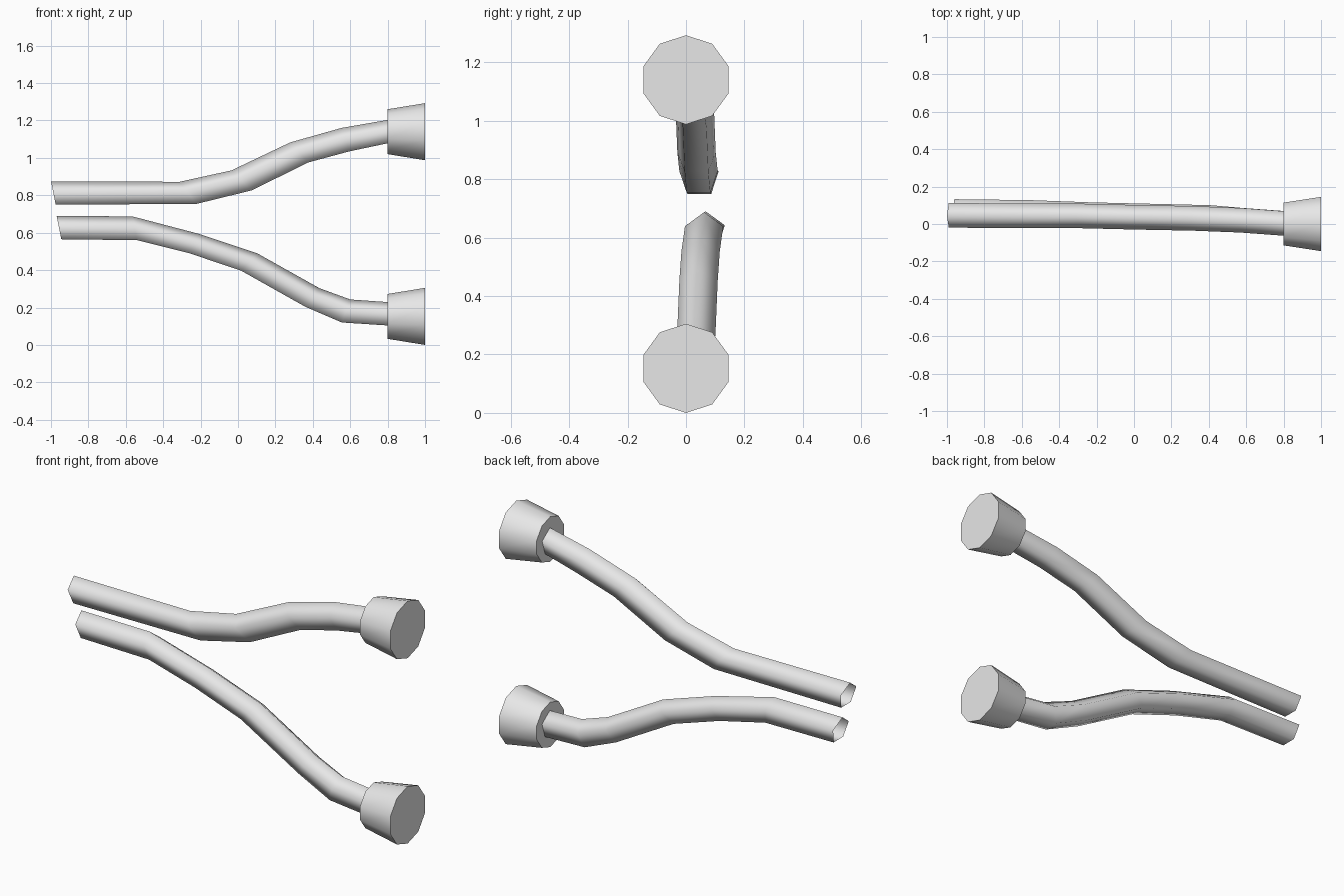
import bpy, bmesh, math

if "Cube" in bpy.data.objects:
    bpy.data.objects.remove(bpy.data.objects["Cube"], do_unlink=True)

GREY = (0.8, 0.8, 0.8, 1)
mat = bpy.data.materials.new("light_grey")
mat.use_nodes = True
mat.diffuse_color = GREY
mat.node_tree.nodes["Principled BSDF"].inputs["Base Color"].default_value = GREY


def finish(name, bm):
    mesh = bpy.data.meshes.new(name)
    bm.to_mesh(mesh)
    bm.free()
    mesh.materials.append(mat)
    obj = bpy.data.objects.new(name, mesh)
    bpy.context.collection.objects.link(obj)
    return obj


def tube(name, stations):
    """Open five-sided tube; each station is (top x, top z, bottom x, bottom z, centre y)."""
    radius = 0.069
    depth = 1 + math.cos(math.pi / 5)
    bm = bmesh.new()
    rings = []
    for tx, tz, bx, bz, y in stations:
        ring = []
        for i in range(5):
            a = i * math.tau / 5
            t = (1 - math.cos(a)) / depth
            ring.append(bm.verts.new((tx + (bx - tx) * t,
                                      y + radius * math.sin(a),
                                      tz + (bz - tz) * t)))
        rings.append(ring)
    for r, s in zip(rings, rings[1:]):
        for i in range(5):
            j = (i + 1) % 5
            bm.faces.new((r[i], s[i], s[j], r[j])).smooth = True
    bmesh.ops.recalc_face_normals(bm, faces=bm.faces)
    # Make sure the open shell faces outwards
    f = bm.faces[0]
    middle = sum((v.co for v in rings[0] + rings[1]), rings[0][0].co * 0) / 10
    if f.normal.dot(f.calc_center_median() - middle) < 0:
        bmesh.ops.reverse_faces(bm, faces=bm.faces)
    return finish(name, bm)


def end_cap(name, z):
    """Closed ten-sided flared plug along x."""
    bm = bmesh.new()
    rings = []
    for x, r in ((0.8, 0.12), (1.0, 0.1525)):
        rings.append([bm.verts.new((x, r * math.sin(i * math.tau / 10),
                                    z + r * math.cos(i * math.tau / 10)))
                      for i in range(10)])
    small, large = rings
    for i in range(10):
        j = (i + 1) % 10
        bm.faces.new((small[i], large[i], large[j], small[j])).smooth = True
    bm.faces.new(small)
    bm.faces.new(large)
    bmesh.ops.recalc_face_normals(bm, faces=bm.faces)
    # Keep the rims crisp
    for e in bm.edges:
        if any(len(f.verts) == 10 for f in e.link_faces):
            e.smooth = False
    return finish(name, bm)


# Rising tube
tube("upper_tube", [
    (-1.0, 0.875, -0.975, 0.75, 0.046),
    (-0.313, 0.872, -0.222, 0.754, 0.043),
    (-0.035, 0.933, 0.072, 0.826, 0.036),
    (0.28, 1.083, 0.377, 0.976, 0.03),
    (0.553, 1.16, 0.596, 1.035, 0.02),
    (0.8, 1.203, 0.8, 1.078, 0.003),
])

# Falling tube
tube("lower_tube", [
    (-0.97, 0.69, -0.945, 0.565, 0.067),
    (-0.564, 0.687, -0.54, 0.56, 0.062),
    (-0.206, 0.593, -0.26, 0.49, 0.05),
    (0.104, 0.489, 0.015, 0.398, 0.043),
    (0.436, 0.303, 0.36, 0.204, 0.035),
    (0.6, 0.243, 0.555, 0.12, 0.02),
    (0.8, 0.229, 0.8, 0.104, 0.004),
])

# Flared plugs
end_cap("upper_end_cap", 1.14)
end_cap("lower_end_cap", 0.1525)
